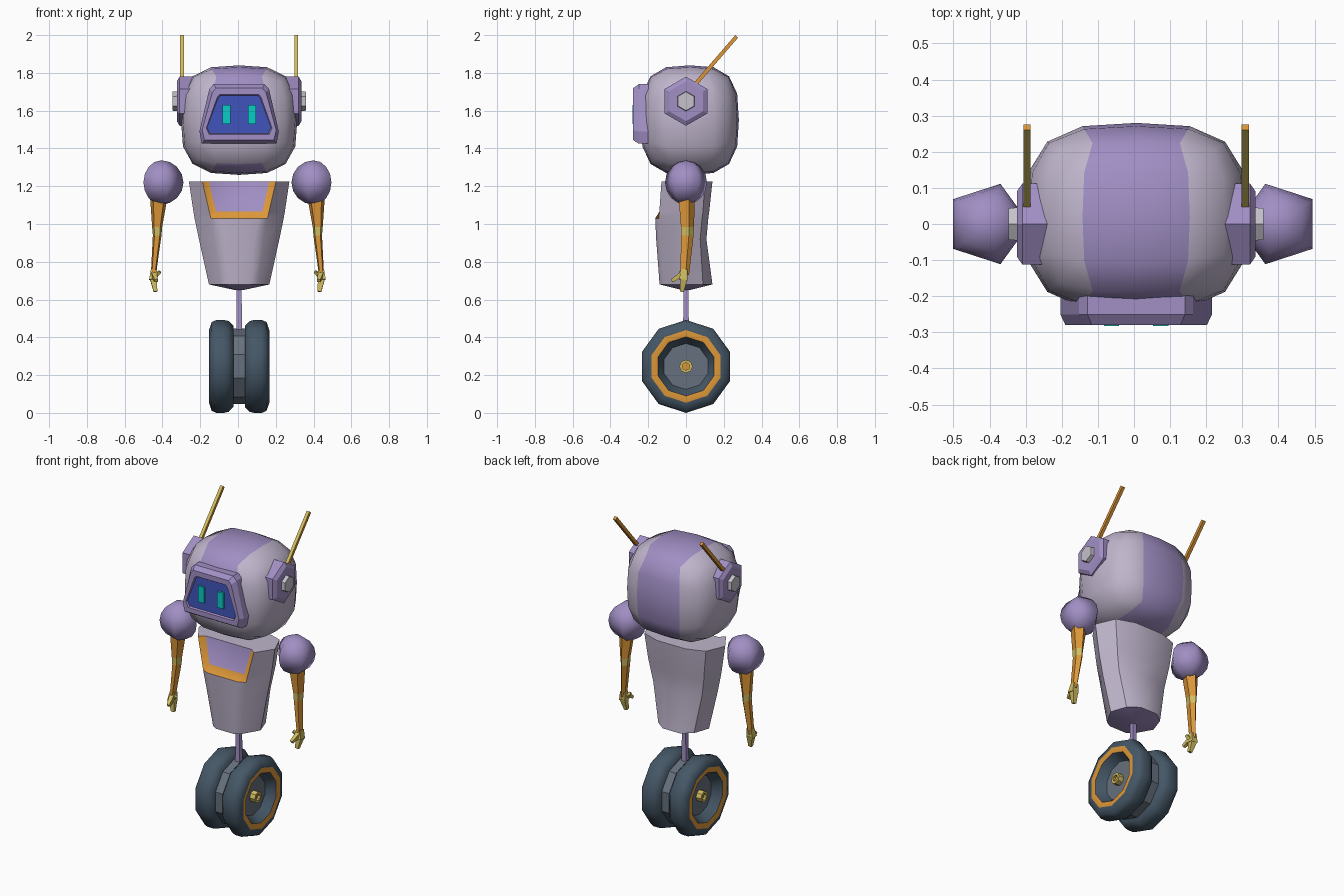
import bpy, bmesh
from math import sin, cos, pi, radians
from mathutils import Vector

if "Cube" in bpy.data.objects:
    bpy.data.objects.remove(bpy.data.objects["Cube"])


def lin(c):
    return c / 12.92 if c <= 0.04045 else ((c + 0.055) / 1.055) ** 2.4


def material(name, r, g, b):
    m = bpy.data.materials.new(name)
    m.diffuse_color = (lin(r), lin(g), lin(b), 1)
    m.use_nodes = True
    m.node_tree.nodes["Principled BSDF"].inputs["Base Color"].default_value = m.diffuse_color
    return m


PALE = material("pale_lilac", .75, .71, .80)
LILAC = material("lilac", .63, .56, .77)
ORANGE = material("orange", .86, .59, .22)
YELLOW = material("yellow", .82, .74, .38)
TYRE = material("tyre_slate", .27, .34, .40)
GREY = material("hub_grey", .40, .44, .49)
BLUE = material("screen_blue", .25, .33, .74)
TEAL = material("eye_teal", .04, .80, .77)
SILVER = material("silver", .77, .76, .79)
CX = 0.006   # small sideways offset of everything but the arms


def finish(name, bm, mats, angle=0, dx=CX):
    bmesh.ops.recalc_face_normals(bm, faces=bm.faces)
    me = bpy.data.meshes.new(name)
    bmesh.ops.translate(bm, verts=bm.verts, vec=(dx, 0, 0))
    bm.to_mesh(me)
    bm.free()
    for m in mats:
        me.materials.append(m)
    if angle:
        me.shade_smooth()
        me.set_sharp_from_angle(angle=radians(angle))
    ob = bpy.data.objects.new(name, me)
    bpy.context.collection.objects.link(ob)
    return ob


def loft(name, rings, mats, rule=lambda i, j: 0, angle=0, dx=CX):
    """Skin closed rings of points; rule(ring, segment) gives the colour, caps are -1 and the last ring."""
    bm = bmesh.new()
    vs = [[bm.verts.new(p) for p in ring] for ring in rings]
    n = len(rings[0])
    for i in range(len(vs) - 1):
        for j in range(n):
            k = (j + 1) % n
            f = bm.faces.new((vs[i][j], vs[i][k], vs[i + 1][k], vs[i + 1][j]))
            f.material_index = rule(i, j)
    for ring, i in ((vs[0], -1), (vs[-1], len(vs) - 1)):
        bm.faces.new(ring).material_index = rule(i, 0)
    return finish(name, bm, mats, angle, dx)


def lathe(profile, n, y, z):
    """Rings round an x axis from (x, radius) pairs, one vertex at the top."""
    return [[(x, y + r * sin(2 * pi * k / n), z + r * cos(2 * pi * k / n)) for k in range(n)]
            for x, r in profile]


def bar(name, a, b, wa, wb, mats, rule=lambda i, j: 0, dx=CX):
    """Square tapered bar between two points."""
    a, b = Vector(a), Vector(b)
    d = (b - a).normalized()
    u = Vector((1, 0, 0))
    u = (u - d * u.dot(d)).normalized()
    v = d.cross(u)
    sq = ((1, 1), (-1, 1), (-1, -1), (1, -1))
    return loft(name, [[p + (u * s + v * t) * w for s, t in sq] for p, w in ((a, wa), (b, wb))],
                mats, rule, 0, dx)


# Head: rounded cube with a lilac stripe over the top, back and underside
bm = bmesh.new()
bmesh.ops.create_cube(bm, size=2)
bmesh.ops.subdivide_edges(bm, edges=bm.edges[:], cuts=3, use_grid_fill=True)
for v in bm.verts:
    k = sum(abs(c) ** 3.1 for c in v.co) ** (-1 / 3.1)
    v.co = (v.co.x * k * .308, .02 + v.co.y * k * .26, 1.55 + v.co.z * k * .29)
bm.normal_update()
for f in bm.faces:
    if abs(f.calc_center_median().x) < .12 and (f.normal.y > -.6 or f.normal.z > .2):
        f.material_index = 1
finish("head", bm, [PALE, LILAC], 45)

# Face hood with recessed screen
outer = [(.135, 1.74), (.158, 1.715), (.21, 1.49), (.198, 1.425)]
inner = [(.10, 1.68), (.112, 1.665), (.17, 1.51), (.155, 1.48)]


def face_ring(t, y):
    half = [(a + (c - a) * t, y, b + (d - b) * t) for (a, b), (c, d) in zip(outer, inner)]
    return half + [(-x, yy, z) for x, yy, z in reversed(half)]


loft("face_hood", [face_ring(0, -.12), face_ring(0, -.25), face_ring(.35, -.28),
                   face_ring(.9, -.28), face_ring(1, -.27)],
     [LILAC, BLUE], lambda i, j: int(i == 4))

for s, side in ((1, "right"), (-1, "left")):
    # Eye plates
    bm = bmesh.new()
    bmesh.ops.create_cube(bm, size=1)
    for v in bm.verts:
        v.co = (s * .068 + v.co.x * .042, -.274 + v.co.y * .018, 1.58 + v.co.z * .1)
    finish(side + "_eye", bm, [TEAL])

    # Ears and antennas
    loft(side + "_ear", lathe([(s * .22, .13), (s * .315, .13), (s * .33, .105)], 6, 0, 1.65), [LILAC])
    loft(side + "_ear_cap", lathe([(s * .32, .054), (s * .353, .05)], 6, 0, 1.65), [SILVER])
    ant = bar(side + "_antenna", (s * .302, .045, 1.735), (s * .302, .268, 1.993), .01, .01, [ORANGE, YELLOW])
    for p in ant.data.polygons:
        p.material_index = int(p.normal.y < -.5 and p.normal.z > 0)

    # Wheels: tyre, orange ring, recessed hub disc, axle cap
    loft(side + "_wheel",
         lathe([(s * x, r) for x, r in ((.03, .17), (.03, .215), (.055, .24), (.08, .246), (.12, .246),
                                        (.145, .235), (.16, .192), (.155, .157), (.10, .122))], 10, 0, .246),
         [TYRE, ORANGE, GREY], lambda i, j: {6: 1, 8: 2}.get(i, 0), 50)
    loft(side + "_axle_cap",
         lathe([(s * .09, .035), (s * .135, .035), (s * .135, .02), (s * .12, .02)], 8, 0, .246),
         [YELLOW, ORANGE], lambda i, j: int(i == 3))

    # Shoulders: five-sided balls
    bm = bmesh.new()
    bmesh.ops.create_uvsphere(bm, u_segments=5, v_segments=8, radius=.117)
    for v in bm.verts:
        x, y = v.co.x, v.co.y
        v.co = (s * .403 - y * s, x, v.co.z + 1.22)
    finish(side + "_shoulder", bm, [LILAC], 80, -.003)

    # Arms with a yellow elbow band: (z, x, y, half width, half depth)
    arm = [(1.13, .417, 0, .047, .047), (.985, .425, .004, .028, .038), (.94, .425, .004, .024, .036),
           (.73, .445, -.01, .014, .026)]
    loft(side + "_arm",
         [[(s * (x + w * sin(2 * pi * k / 5)), y + d * cos(2 * pi * k / 5), z) for k in range(5)]
          for z, x, y, w, d in arm], [ORANGE, YELLOW], lambda i, j: int(i == 1), 0, -.003)

    # Hands: palm, long finger, front finger and thumb
    for part, a, b, wa, wb in (
            ("palm", (.442, -.008, .76), (.445, -.015, .705), .016, .022),
            ("finger", (.445, -.01, .715), (.434, -.022, .642), .019, .010),
            ("front_finger", (.442, -.02, .735), (.43, -.075, .70), .014, .009),
            ("thumb", (.44, -.015, .72), (.41, -.03, .748), .011, .007)):
        bar(f"{side}_{part}", (s * a[0], *a[1:]), (s * b[0], *b[1:]), wa, wb, [YELLOW], dx=-.003)

# Torso: half sections from front to back, recessed bib at the top with orange walls
sections = [
    (.65, [(.008, -.02), (.015, -.015), (.02, 0), (.015, .015), (.008, .02)]),
    (.68, [(.06, -.14), (.10, -.115), (.16, -.01), (.125, .09), (.06, .14)]),
    (.92, [(.08, -.158), (.13, -.138), (.213, -.02), (.17, .075), (.08, .108)]),
    (1.03, [(.105, -.163), (.15, -.143), (.236, -.02), (.19, .085), (.085, .118)]),
    (1.065, [(.122, -.12), (.158, -.141), (.242, -.02), (.195, .09), (.09, .123)]),
    (1.225, [(.16, -.10), (.195, -.13), (.266, -.02), (.215, .10), (.10, .14)]),
]


def torso_colour(i, j):
    if i in (-1, 0):
        return 1
    if i == 3 and j in (0, 8, 9) or i == 4 and j in (0, 8):
        return 2
    return 1 if i == 4 and j == 9 else 0


loft("torso", [[(x, y, z) for x, y in half] + [(-x, y, z) for x, y in reversed(half)]
               for z, half in sections], [PALE, LILAC, ORANGE], torso_colour, 40)

# Stem and wheel hub
bar("stem", (0, 0, .25), (0, 0, .67), .017, .013, [LILAC])
loft("wheel_hub", lathe([(-.04, .2), (.04, .2)], 10, 0, .246), [GREY])
